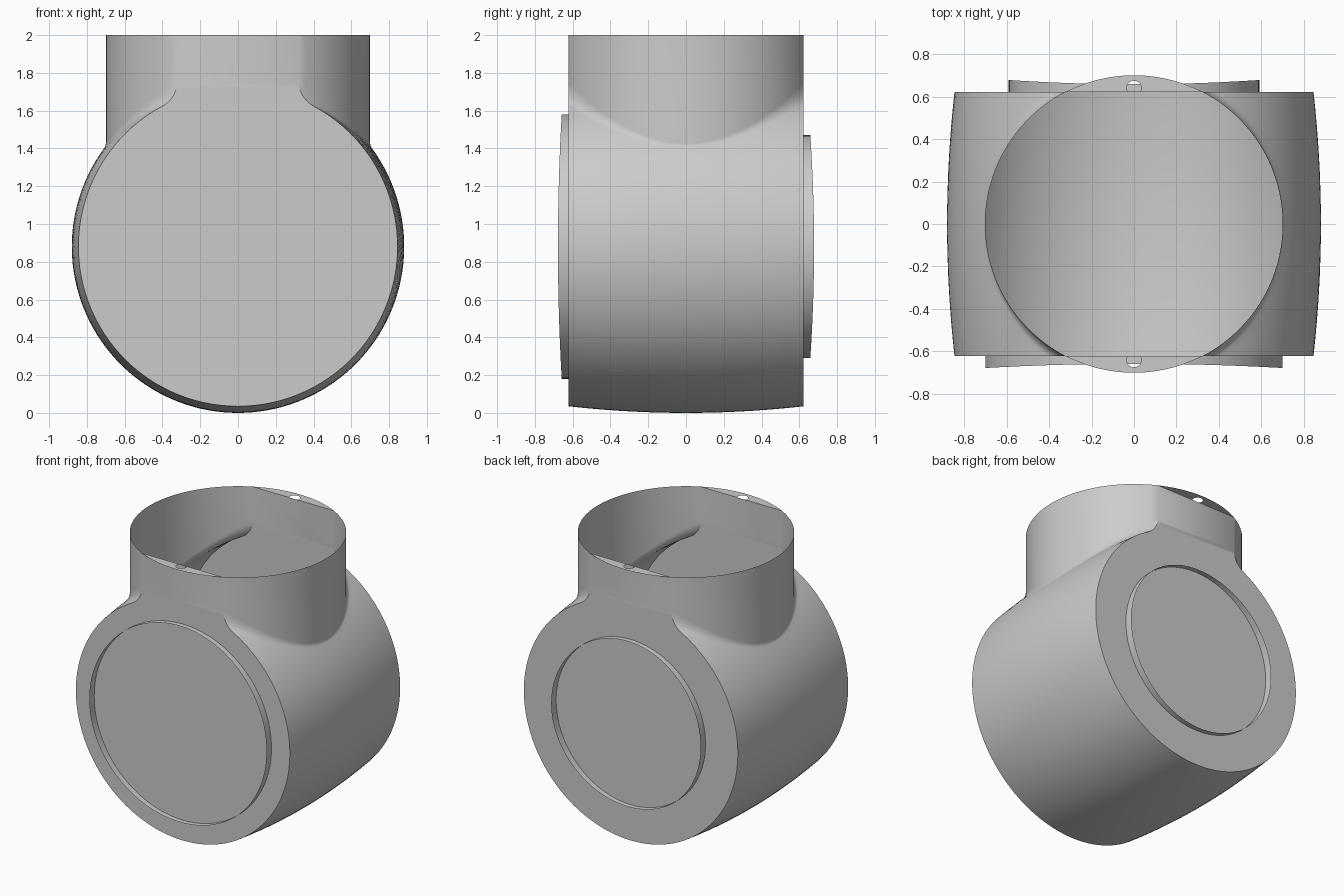
import bpy, bmesh
from math import sin, cos, pi, sqrt, atan2, asin

if "Cube" in bpy.data.objects:
    bpy.data.objects.remove(bpy.data.objects["Cube"])

AXIS_Z = 0.88      # height of the barrel axis
HALF = 0.622       # half depth between the flat ends
NECK_R = 0.70
TOP = 2.0

grey = bpy.data.materials.new("plain grey")
grey.use_nodes = True
grey.diffuse_color = (0.6, 0.6, 0.6, 1)
grey.node_tree.nodes["Principled BSDF"].inputs["Base Color"].default_value = (0.6, 0.6, 0.6, 1)


def finish(name, bm, fix_normals=True):
    if fix_normals:
        bmesh.ops.recalc_face_normals(bm, faces=bm.faces)
    mesh = bpy.data.meshes.new(name)
    bm.to_mesh(mesh)
    bm.free()
    mesh.materials.append(grey)
    obj = bpy.data.objects.new(name, mesh)
    bpy.context.collection.objects.link(obj)
    bpy.ops.object.select_all(action='DESELECT')
    obj.select_set(True)
    bpy.context.view_layer.objects.active = obj
    bpy.ops.object.shade_smooth_by_angle(angle=pi / 6)
    return obj


def section(y):
    """Open outline at depth y: neck wall, fillet, barrel, mirrored."""
    t = (y / HALF) ** 2
    r = 0.845 + 0.035 * (1 - t)
    w = sqrt(NECK_R ** 2 - y * y)
    f = 0.04 + 0.11 * t
    cx = w + f
    cz = sqrt((r + f) ** 2 - cx ** 2)
    a = atan2(cz, cx)
    half = [(w, TOP)]
    for i in range(11):
        b = pi + a * i / 10
        half.append((cx + f * cos(b), AXIS_Z + cz + f * sin(b)))
    for i in range(1, 49):
        b = a - (a + pi / 2) * i / 48
        half.append((r * cos(b), AXIS_Z + r * sin(b)))
    return half + [(-x, z) for x, z in reversed(half[:-1])]


# Housing shell: barrel blended into the open neck, with flat ends
bm = bmesh.new()
rows = []
limit = asin(HALF / NECK_R)
for k in range(41):
    y = NECK_R * sin(limit * (k / 20 - 1))
    rows.append([bm.verts.new((x, y, z)) for x, z in section(y)])
for r0, r1 in zip(rows, rows[1:]):
    for i in range(len(r0) - 1):
        bm.faces.new((r0[i], r0[i + 1], r1[i + 1], r1[i]))
for row in (rows[0], rows[-1]):
    bm.faces.new(row)
finish("housing_shell", bm)


# Thin raised collars on both ends, slightly lower at top and bottom
def collar(name, radius, side):
    bm = bmesh.new()
    loops = []
    n = 96
    for lip in (0, 1):
        loop = []
        for i in range(n):
            b = 2 * pi * i / n
            y = HALF + lip * (0.056 - 0.02 * sin(b) ** 2)
            loop.append(bm.verts.new((radius * cos(b), side * y, AXIS_Z + radius * sin(b))))
        loops.append(loop)
    for i in range(n):
        j = (i + 1) % n
        bm.faces.new((loops[0][i], loops[0][j], loops[1][j], loops[1][i]))
    finish(name, bm)


collar("front_collar", 0.70, -1)
collar("back_collar", 0.59, 1)


# Thin rim tabs over the flat ends, each with a small screw hole
def rim_tab(name, side):
    hole_y, hole_r = 0.64, 0.034
    a0 = pi / 2 - limit
    pts = []
    for i in range(25):
        b = limit + (pi - 2 * limit) * i / 24
        pts.append((NECK_R * cos(b), NECK_R * sin(b)))
    s = asin((HALF - hole_y) / hole_r)
    for i in range(25):
        b = pi - s - (pi - 2 * s) * i / 24
        pts.append((hole_r * cos(b), hole_y + hole_r * sin(b)))
    bm = bmesh.new()
    face = bm.faces.new([bm.verts.new((x, side * y, TOP)) for x, y in pts])
    face.normal_update()
    if face.normal.z < 0:
        face.normal_flip()
    finish(name, bm, False)


rim_tab("front_rim_tab", -1)
rim_tab("back_rim_tab", 1)
